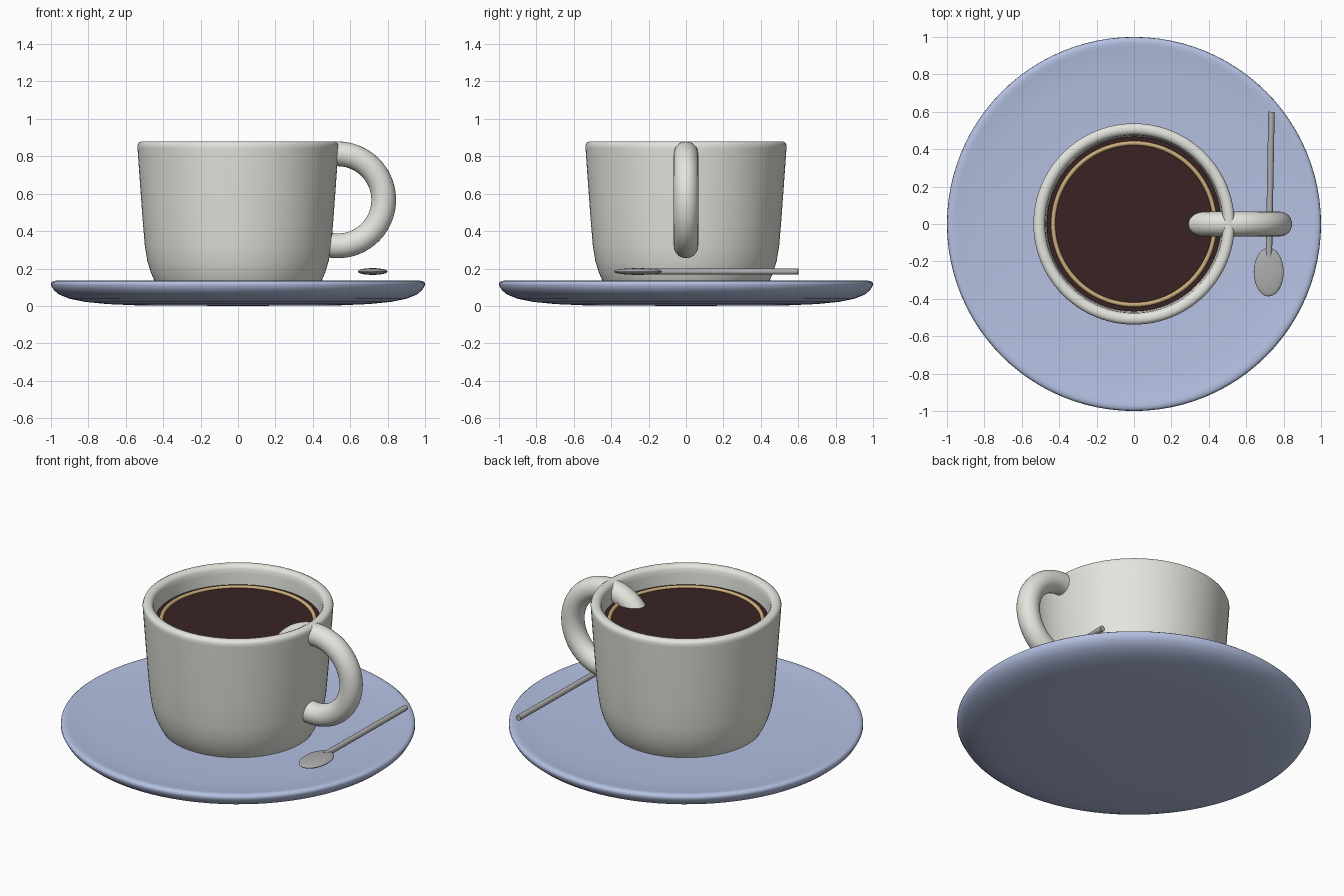
import bpy
import math
from mathutils import Vector

old = bpy.data.objects.get("Cube")
if old:
    bpy.data.objects.remove(old, do_unlink=True)


def material(name, rgb):
    mat = bpy.data.materials.new(name)
    mat.use_nodes = True
    color = (*rgb, 1.0)
    mat.diffuse_color = color
    mat.node_tree.nodes["Principled BSDF"].inputs["Base Color"].default_value = color
    return mat


china = material("white_china", (0.78, 0.78, 0.73))
glaze = material("blue_glaze", (0.46, 0.53, 0.76))
brew = material("dark_coffee", (0.042, 0.017, 0.017))
foam = material("tan_crema", (0.60, 0.42, 0.20))
steel = material("grey_steel", (0.42, 0.42, 0.43))


def finish(obj, name, mat, angle=50):
    """Name, colour and smooth the object."""
    obj.name = name
    obj.data.materials.clear()
    obj.data.materials.append(mat)
    bpy.ops.object.select_all(action="DESELECT")
    obj.select_set(True)
    bpy.context.view_layer.objects.active = obj
    bpy.ops.object.shade_smooth_by_angle(angle=math.radians(angle))
    return obj


def lathe(name, profile, mat, segments=96):
    """Spin an (r, z) profile around z; r = 0 ends become poles."""
    verts, rings, faces = [], [], []
    for r, z in profile:
        count = 1 if r == 0 else segments
        start = len(verts)
        for i in range(count):
            a = math.tau * i / segments
            verts.append((r * math.cos(a), r * math.sin(a), z))
        rings.append([start + i % count for i in range(segments)])
    for low, high in zip(rings, rings[1:]):
        for i in range(segments):
            j = (i + 1) % segments
            loop = dict.fromkeys((low[i], low[j], high[j], high[i]))
            faces.append(tuple(loop))
    mesh = bpy.data.meshes.new(name)
    mesh.from_pydata(verts, [], faces)
    obj = bpy.data.objects.new(name, mesh)
    bpy.context.collection.objects.link(obj)
    return finish(obj, name, mat)


# Saucer: shallow dish with a rounded rim
lathe("saucer", [
    (0, 0), (0.54, 0.003), (0.70, 0.010), (0.82, 0.022), (0.90, 0.038),
    (0.955, 0.060), (0.985, 0.085), (1.0, 0.112), (0.998, 0.125),
    (0.988, 0.133), (0.972, 0.135), (0.95, 0.132), (0.90, 0.124),
    (0.80, 0.117), (0.60, 0.109), (0.40, 0.104), (0, 0.102)], glaze)

# Cup: tapered wall with a rounded lip, hollow inside
lathe("cup", [
    (0, 0.09), (0.42, 0.09), (0.445, 0.13), (0.467, 0.18), (0.485, 0.24),
    (0.498, 0.32), (0.509, 0.45), (0.520, 0.60), (0.530, 0.74),
    (0.537, 0.84), (0.538, 0.858), (0.532, 0.872), (0.518, 0.879),
    (0.500, 0.879), (0.485, 0.872), (0.477, 0.858), (0.474, 0.83),
    (0.468, 0.74), (0.455, 0.50), (0.42, 0.24), (0.36, 0.16), (0, 0.15)], china)

# Handle: ring passing through the cup wall
bpy.ops.mesh.primitive_torus_add(
    major_radius=0.246, minor_radius=0.066, major_segments=72, minor_segments=28,
    location=(0.533, 0, 0.567), rotation=(math.pi / 2, 0, 0))
finish(bpy.context.object, "handle", china)

# Coffee surface and its crema ring
lathe("coffee", [(0, 0.74), (0.465, 0.74), (0.467, 0.765), (0, 0.765)], brew)
bpy.ops.mesh.primitive_torus_add(
    major_radius=0.432, minor_radius=0.012, major_segments=96, minor_segments=12,
    location=(0, 0, 0.766))
finish(bpy.context.object, "crema_ring", foam)

# Spoon bowl: flattened ellipsoid
bpy.ops.mesh.primitive_uv_sphere_add(
    segments=40, ring_count=20, radius=1, location=(0.72, -0.257, 0.184))
bowl = bpy.context.object
bowl.scale = (0.08, 0.13, 0.018)
finish(bowl, "spoon_bowl", steel)

# Spoon handle: thin rod between two points
start, end = Vector((0.721, -0.18, 0.184)), Vector((0.735, 0.60, 0.184))
axis = end - start
bpy.ops.mesh.primitive_cylinder_add(
    vertices=24, radius=0.017, depth=axis.length, location=(start + end) / 2)
rod = bpy.context.object
rod.rotation_euler = axis.to_track_quat("Z", "Y").to_euler()
finish(rod, "spoon_handle", steel)
